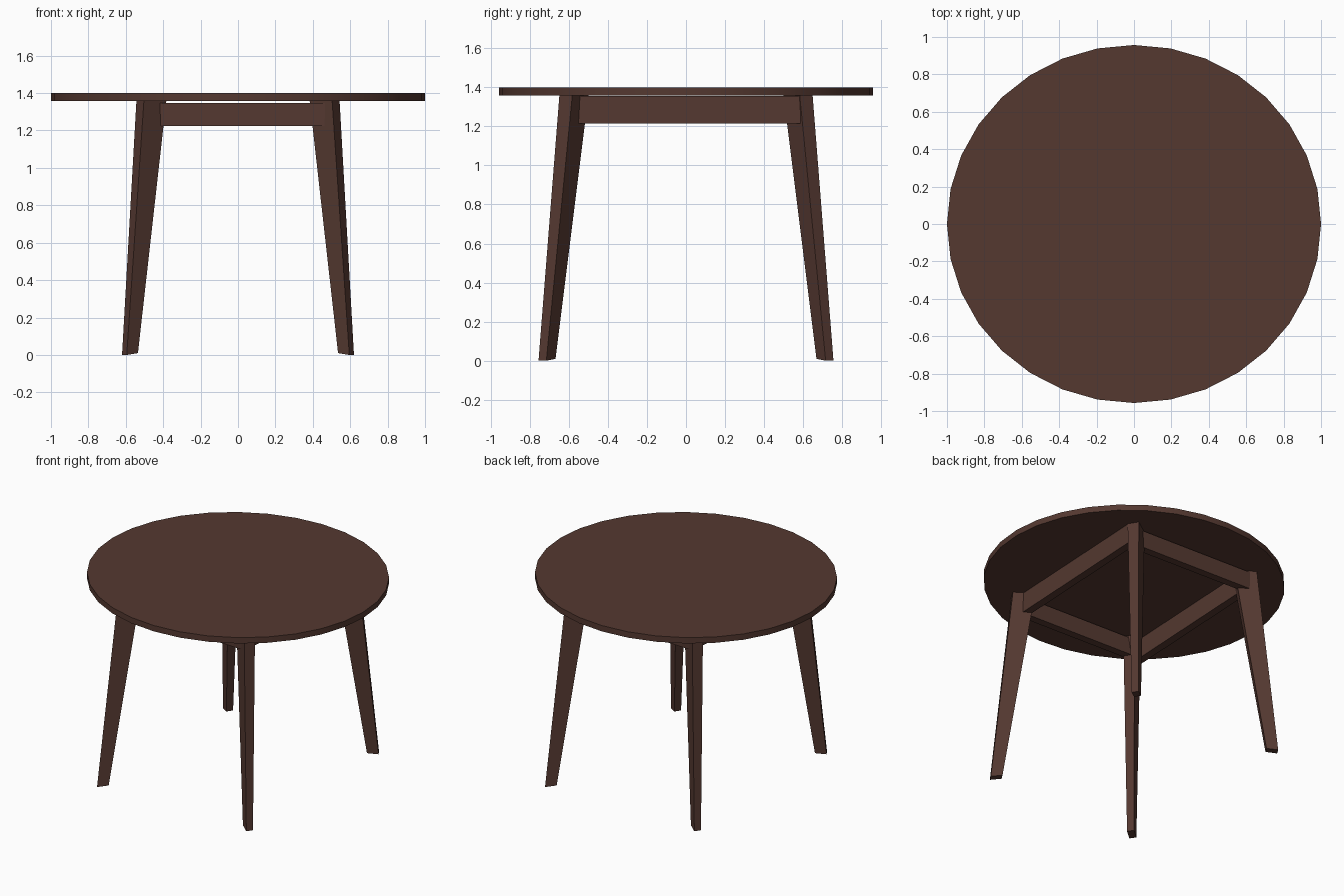
import bpy, bmesh, math
from mathutils import Vector

if "Cube" in bpy.data.objects:
    bpy.data.objects.remove(bpy.data.objects["Cube"])

wood = bpy.data.materials.new("dark brown wood")
wood.diffuse_color = (0.089, 0.040, 0.030, 1)
wood.use_nodes = True
wood.node_tree.nodes["Principled BSDF"].inputs["Base Color"].default_value = wood.diffuse_color


def finish(name, bm):
    bmesh.ops.recalc_face_normals(bm, faces=bm.faces)
    me = bpy.data.meshes.new(name)
    bm.to_mesh(me)
    bm.free()
    me.materials.append(wood)
    ob = bpy.data.objects.new(name, me)
    bpy.context.collection.objects.link(ob)
    return ob


def hexahedron(name, lower, upper):
    """Solid between two four-cornered loops."""
    bm = bmesh.new()
    lo = [bm.verts.new(p) for p in lower]
    hi = [bm.verts.new(p) for p in upper]
    bm.faces.new(lo)
    bm.faces.new(hi)
    for i in range(4):
        j = (i + 1) % 4
        bm.faces.new((lo[i], lo[j], hi[j], hi[i]))
    return finish(name, bm)


# Slightly oval 32-sided top
bm = bmesh.new()
bmesh.ops.create_cone(bm, cap_ends=True, segments=32, radius1=1, radius2=1, depth=0.042)
start = max(bm.verts, key=lambda v: v.co.x).co
turn = -math.atan2(start.y, start.x)
for v in bm.verts:
    a = math.atan2(v.co.y, v.co.x) + turn
    v.co = (math.cos(a), 0.957 * math.sin(a), v.co.z + 1.379)
top = finish("table_top", bm)
bpy.context.view_layer.objects.active = top
top.select_set(True)
bpy.ops.object.shade_smooth_by_angle(angle=math.radians(30))


# Splayed, tapered legs: outer edge corners plus the depth towards the centre
def leg_loop(sx, sy, p, q, depth, z_out, z_in):
    dx, dy = depth
    pts = [(*p, z_out), (*q, z_out), (q[0] - dx, q[1] - dy, z_in), (p[0] - dx, p[1] - dy, z_in)]
    return [(sx * x, sy * y, z) for x, y, z in pts]


for sx, side in ((1, "right"), (-1, "left")):
    for sy, end in ((-1, "front"), (1, "back")):
        foot = leg_loop(sx, sy, (0.62, 0.715), (0.595, 0.755), (0.06, 0.047), 0, 0.01)
        head = leg_loop(sx, sy, (0.543, 0.582), (0.503, 0.648), (0.12, 0.083), 1.36, 1.36)
        hexahedron(f"{end}_{side}_leg", foot, head)


# Apron rails between the legs, set slightly askew like a pinwheel
def rail(name, a, b, z0, z1, thick=0.055):
    a, b = Vector(a), Vector(b)
    d = (b - a).normalized()
    inward = Vector((-d.y, d.x)) * thick
    loop = [a, b, b + inward, a + inward]
    hexahedron(name, [(p.x, p.y, z0) for p in loop], [(p.x, p.y, z1) for p in loop])


for s, front, side in ((1, "front", "right"), (-1, "back", "left")):
    rail(f"{front}_apron", (-0.465 * s, -0.588 * s), (0.465 * s, -0.624 * s), 1.225, 1.348)
    rail(f"{side}_apron", (0.485 * s, -0.56 * s), (0.541 * s, 0.585 * s), 1.215, 1.356)
